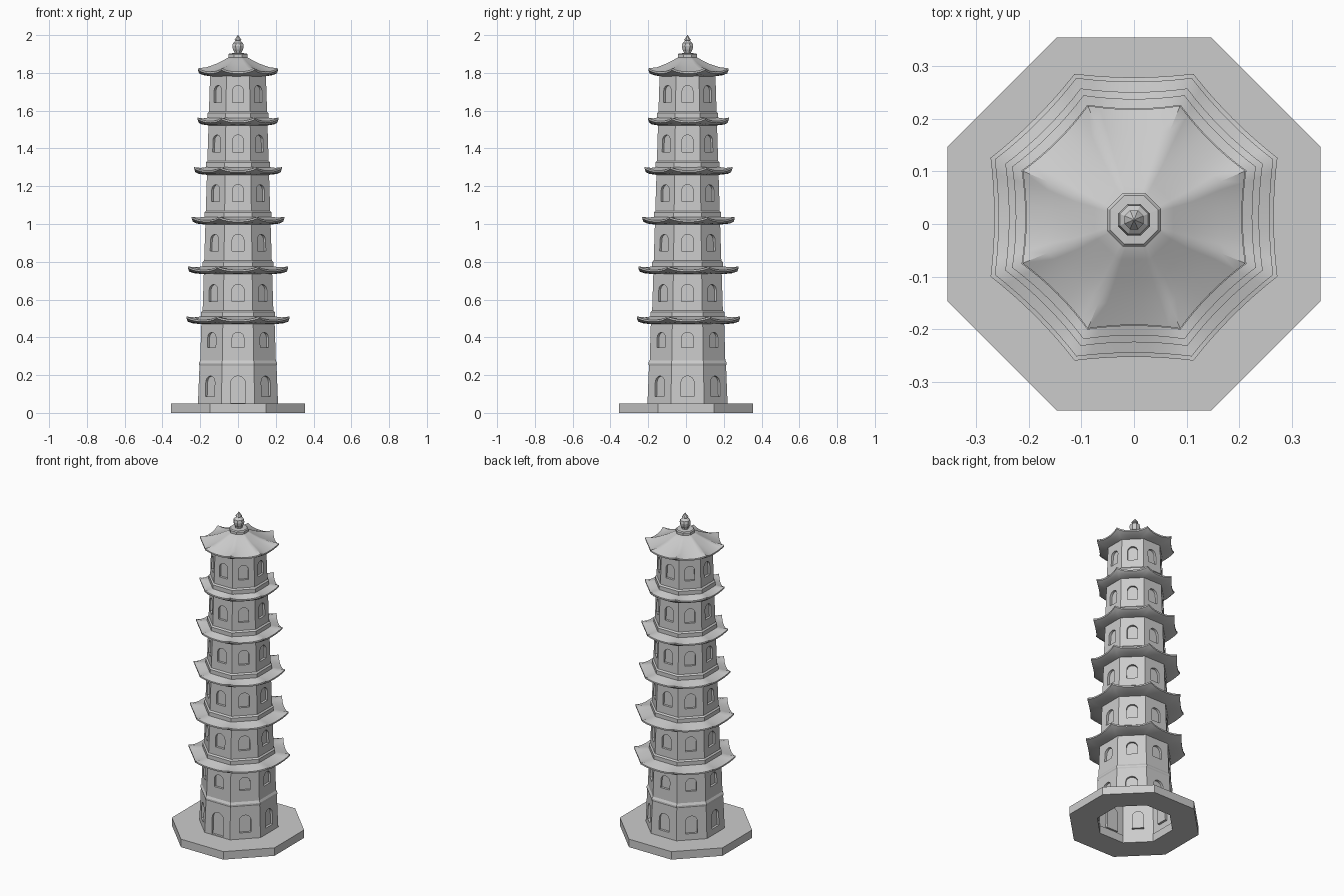
import bpy, bmesh, math
from mathutils import Vector

if "Cube" in bpy.data.objects:
    bpy.data.objects.remove(bpy.data.objects["Cube"])

CY = 0.008                       # tower axis sits slightly behind centre
T = math.tan(math.pi / 8)


def finish(bm, name, smooth=None):
    bmesh.ops.remove_doubles(bm, verts=bm.verts, dist=1e-5)
    bmesh.ops.recalc_face_normals(bm, faces=bm.faces)
    me = bpy.data.meshes.new(name)
    bm.to_mesh(me)
    bm.free()
    ob = bpy.data.objects.new(name, me)
    bpy.context.collection.objects.link(ob)
    if smooth:
        bpy.ops.object.select_all(action='DESELECT')
        ob.select_set(True)
        bpy.context.view_layer.objects.active = ob
        bpy.ops.object.shade_smooth_by_angle(angle=math.radians(smooth))
    return ob


def ring(apothem, z, cy=CY, sub=1, lift=0.0, bow=0.0):
    """Octagon ring; lift raises the corners, bow pulls edge middles inward."""
    pts = []
    for i in range(8):
        ang = i * math.pi / 4
        for j in range(sub):
            t = 2 * j / sub - 1
            r, s = apothem - bow * (1 - t * t), apothem * T * t
            pts.append((r * math.cos(ang) - s * math.sin(ang),
                        cy + r * math.sin(ang) + s * math.cos(ang),
                        z + lift * abs(t) ** 2.5))
    return pts


def loft(name, rings, closed=False, cap_start=False, cap_end=False, smooth=None):
    bm = bmesh.new()
    rows = [[bm.verts.new(p) for p in r] for r in rings]
    n = len(rows[0])
    pairs = list(zip(rows, rows[1:])) + ([(rows[-1], rows[0])] if closed else [])
    for a, b in pairs:
        for i in range(n):
            k = (i + 1) % n
            bm.faces.new((a[i], a[k], b[k], b[i]))
    if cap_start:
        bm.faces.new(rows[0])
    if cap_end:
        bm.faces.new(rows[-1])
    return finish(bm, name, smooth)


def storey(name, z0, z1, a0, a1, w0, w1, half, door=False):
    """Eight tapered wall panels, each with a recessed arched window."""
    bm = bmesh.new()
    depth = 0.014
    for i in range(8):
        ang = i * math.pi / 4
        c, s = math.cos(ang), math.sin(ang)
        is_door = door and i == 6          # front face
        b, h = (z0 + 0.003, half * 1.15) if is_door else (w0, half)

        def P(u, z, inset=0.0):
            r = a0 + (a1 - a0) * (z - z0) / (z1 - z0) - inset
            return bm.verts.new((r * c - u * s, CY + r * s + u * c, z))

        # half outline from bottom centre to arch top
        out = [(0, b), (h, b)]
        out += [(h * math.cos(k * math.pi / 12), w1 - h + h * math.sin(k * math.pi / 12))
                for k in range(7)]
        back = []
        for sg in (1, -1):
            edge = [P(sg * u, z) for u, z in out]
            inner = [P(sg * u, z, depth) for u, z in out]
            bm.faces.new([P(0, z0)] + edge + [P(0, z1), P(sg * a1 * T, z1), P(sg * a0 * T, z0)])
            for k in range(len(out) - 1):
                bm.faces.new((edge[k], edge[k + 1], inner[k + 1], inner[k]))
            back += inner if sg == 1 else inner[::-1][1:-1]
        bm.faces.new(back)
    return finish(bm, name)


def body(z):
    return 0.187 - 0.039 * (z - 0.55) / 1.23


# Base slab with an open octagonal well
loft("base_slab", [ring(0.355, 0, 0), ring(0.355, 0.05, 0),
                   ring(0.206, 0.05), ring(0.206, 0)], closed=True)

# Two lower storeys with a ledge between
storey("storey_1", 0.05, 0.25, 0.212, 0.204, 0.088, 0.195, 0.034, True)
loft("ledge", [ring(0.204, 0.25), ring(0.207, 0.257), ring(0.207, 0.265), ring(0.2, 0.278)])
storey("storey_2", 0.278, 0.48, 0.2, 0.194, 0.347, 0.427, 0.031)

# Upper storeys, each with a collar above the eave below
eave_z = [0.487, 0.752, 1.015, 1.278, 1.54, 1.80]
for i in range(5):
    z0, z1 = eave_z[i] + 0.055, eave_z[i + 1] - 0.005
    a0, a1 = body(z0), body(z1)
    storey(f"storey_{i + 3}", z0, z1, a0, a1, eave_z[i] + 0.104,
           eave_z[i] + 0.193, 0.032 - 0.001 * i)
    loft(f"collar_{i + 1}", [ring(a0 + 0.008, eave_z[i]), ring(a0 + 0.008, z0 - 0.008), ring(a0, z0)])

# Upturned eaves
EY = 0.013
S = 8
eave_a = [0.273, 0.265, 0.245, 0.232, 0.214, 0.212]
for i in range(5):
    z, a, inn = eave_z[i], eave_a[i], body(eave_z[i])
    loft(f"eave_{i + 1}", [
        ring(inn, z - 0.018, CY, S),
        ring((inn + a) / 2 + 0.01, z - 0.013, EY, S, 0.006, 0.002),
        ring(a, z - 0.004, EY, S, 0.018, 0.007),
        ring(a, z + 0.005, EY, S, 0.018, 0.007),
        ring((inn + a) / 2, z + 0.014, EY, S, 0.005, 0.002),
        ring(inn, z + 0.024, CY, S)], smooth=35)

# Top roof
z, a = eave_z[5], eave_a[5]
loft("top_roof", [
    ring(0.147, z - 0.018, CY, S),
    ring(0.185, z - 0.012, EY, S, 0.006, 0.002),
    ring(a, z - 0.003, EY, S, 0.018, 0.007),
    ring(a, z + 0.006, EY, S, 0.018, 0.007),
    ring(0.165, z + 0.024, EY, S, 0.006, 0.003),
    ring(0.115, z + 0.046, CY, S, 0.002),
    ring(0.075, z + 0.068, CY, S),
    ring(0.04, z + 0.088, CY, S)], cap_end=True, smooth=35)

# Finial: octagonal plinth, bulb and spike
loft("finial_plinth", [ring(r, h) for r, h in
     [(0.046, 1.872), (0.051, 1.88), (0.051, 1.897), (0.046, 1.903), (0.03, 1.904)]],
     cap_start=True, cap_end=True)
loft("finial_bulb", [ring(r, h) for r, h in
     [(0.018, 1.90), (0.02, 1.912), (0.027, 1.925), (0.03, 1.942), (0.027, 1.957),
      (0.015, 1.967), (0.012, 1.971), (0.018, 1.975), (0.011, 1.986), (0.001, 2.0)]],
     cap_start=True, cap_end=True)
